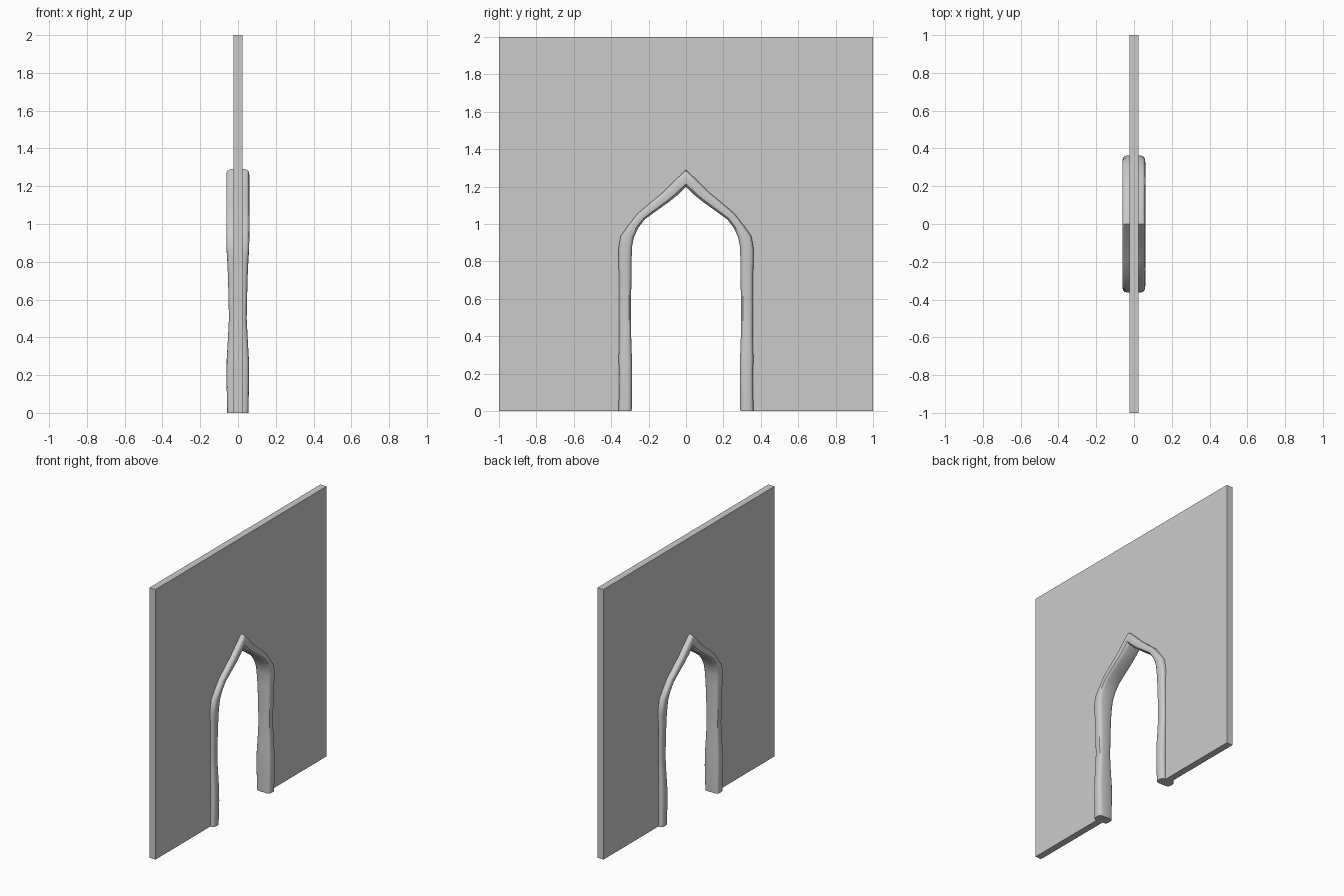
import bpy, bmesh, math

cube = bpy.data.objects.get("Cube")
if cube:
    bpy.data.objects.remove(cube, do_unlink=True)

stone = bpy.data.materials.new("grey stone")
stone.use_nodes = True
grey = (0.6, 0.6, 0.6, 1)
stone.diffuse_color = grey
stone.node_tree.nodes["Principled BSDF"].inputs["Base Color"].default_value = grey


def finish(name, bm):
    bmesh.ops.recalc_face_normals(bm, faces=bm.faces)
    mesh = bpy.data.meshes.new(name)
    bm.to_mesh(mesh)
    bm.free()
    mesh.materials.append(stone)
    obj = bpy.data.objects.new(name, mesh)
    bpy.context.collection.objects.link(obj)
    return obj


# Stations up one side: inner y, inner z, outer y, outer z, half depth
HALF = [
    (.290, 0, .360, 0, .056),
    (.288, .18, .358, .18, .060),
    (.289, .28, .360, .28, .059),
    (.293, .40, .357, .40, .052),
    (.293, .50, .358, .50, .047),
    (.293, .60, .358, .60, .049),
    (.292, .72, .358, .72, .052),
    (.291, .80, .362, .82, .056),
    (.288, .88, .362, .86, .060),
    (.278, .93, .350, .935, .061),
    (.255, .98, .310, .99, .061),
    (.220, 1.025, .260, 1.055, .061),
    (.165, 1.065, .195, 1.11, .061),
    (.095, 1.115, .125, 1.168, .061),
    (.045, 1.155, .060, 1.232, .061),
    (0, 1.2, 0, 1.29, .061),
]
stations = HALF + [(-a, b, -c, d, e) for a, b, c, d, e in HALF[-2::-1]]

# Rounded section: fraction from inner to outer edge, inset from full depth
SIDE = [(0, .022), (.06, .010), (.18, .002), (.35, 0),
        (.65, 0), (.84, .003), (.95, .010), (1, .022)]

# Door surround
bm = bmesh.new()
rings = []
for iy, iz, oy, oz, depth in stations:
    section = [(t, depth - s) for t, s in SIDE]
    section += [(t, s - depth) for t, s in reversed(SIDE)]
    rings.append([bm.verts.new((x - .001, iy + (oy - iy) * t, iz + (oz - iz) * t))
                  for t, x in section])
for a, b in zip(rings, rings[1:]):
    for i in range(len(a)):
        j = (i + 1) % len(a)
        bm.faces.new((a[i], a[j], b[j], b[i]))
bm.faces.new(rings[0])
bm.faces.new(rings[-1])
surround = finish("arch_surround", bm)
bpy.ops.object.select_all(action="DESELECT")
surround.select_set(True)
bpy.context.view_layer.objects.active = surround
bpy.ops.object.shade_smooth_by_angle(angle=math.radians(35))

# Wall with the doorway cut along the middle of the surround
bm = bmesh.new()
outline = [((a + c) / 2, (b + d) / 2) for a, b, c, d, _ in stations]
outline += [(-1, 0), (-1, 2), (1, 2), (1, 0)]
face = bm.faces.new([bm.verts.new((-.025, y, z)) for y, z in outline])
ext = bmesh.ops.extrude_face_region(bm, geom=[face])
moved = [v for v in ext["geom"] if isinstance(v, bmesh.types.BMVert)]
bmesh.ops.translate(bm, verts=moved, vec=(.05, 0, 0))
bmesh.ops.triangulate(bm, faces=[f for f in bm.faces if len(f.verts) > 4])
finish("wall", bm)
